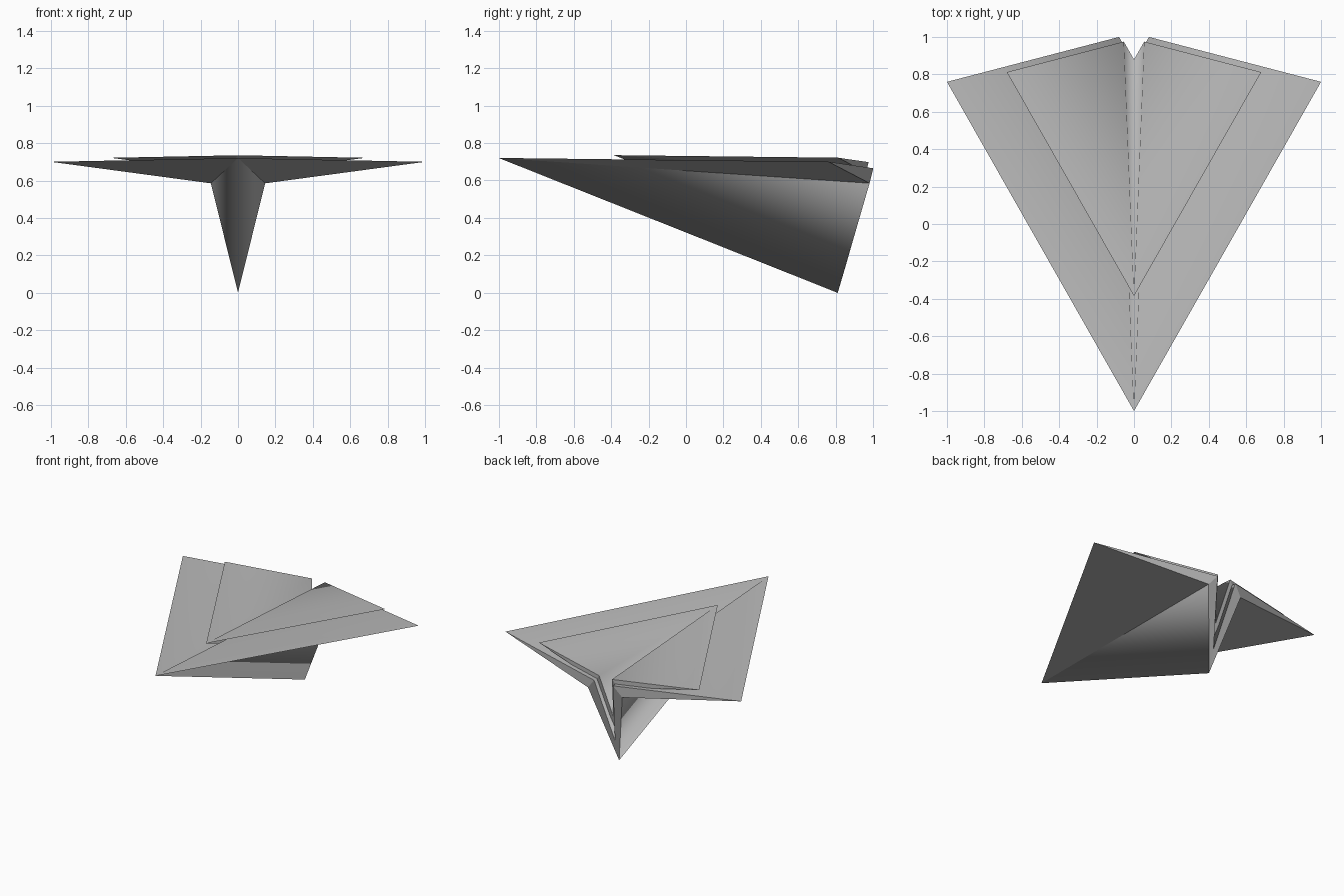
import bpy
import bmesh
from mathutils import Vector

cube = bpy.data.objects.get("Cube")
if cube:
    bpy.data.objects.remove(cube)

# Plain paper material
paper = bpy.data.materials.new("grey_paper")
paper.use_nodes = True
paper_colour = (0.5, 0.5, 0.5, 1)
paper.diffuse_color = paper_colour
paper.node_tree.nodes["Principled BSDF"].inputs["Base Color"].default_value = paper_colour

# Corners of the left half of one folded layer, measured from its nose
CENTRE = {"nose": (0, 0, 0), "keel": (0, 1.81, -0.72), "valley": (0, 1.86, -0.55)}
SIDE = {"tip": (1, 1.76, -0.02), "crease": (0.145, 1.98, -0.135), "lip": (0.08, 2, -0.055)}

# Panels of one half
PANELS = [
    ("nose", "tip", "lip"),                  # wing top
    ("nose", "crease", "tip"),               # wing underside
    ("nose", "keel", "crease"),              # keel side
    ("nose", "lip", "valley"),               # inner wall
    ("tip", "crease", "lip"),                # wing rear edge
    ("lip", "crease", "keel", "valley"),     # keel rear edge
]
SOFT = [{"nose", "keel"}, {"nose", "valley"}, {"nose", "lip"}]


def folded_layer(name, nose, scale):
    """A folded wing and keel, mirrored across the middle."""
    bm = bmesh.new()

    def add(point, side=1):
        p = Vector(point) * scale
        p.x *= side
        return bm.verts.new(p + Vector(nose))

    centre = {key: add(p) for key, p in CENTRE.items()}
    for side in (1, -1):
        verts = dict(centre)
        verts.update({key: add(p, side) for key, p in SIDE.items()})
        label = {v: key for key, v in verts.items()}
        for panel in PANELS:
            face = bm.faces.new([verts[key] for key in panel])
            face.smooth = True
            # Keep every fold crisp except the soft ones
            for edge in face.edges:
                edge.smooth = {label[v] for v in edge.verts} in SOFT
    bmesh.ops.recalc_face_normals(bm, faces=bm.faces)

    mesh = bpy.data.meshes.new(name)
    bm.to_mesh(mesh)
    bm.free()
    mesh.materials.append(paper)
    obj = bpy.data.objects.new(name, mesh)
    bpy.context.collection.objects.link(obj)
    return obj


folded_layer("main_wings_and_keel", (0, -1, 0.72), 1)
folded_layer("upper_fold", (0, -0.385, 0.735), 0.68)
